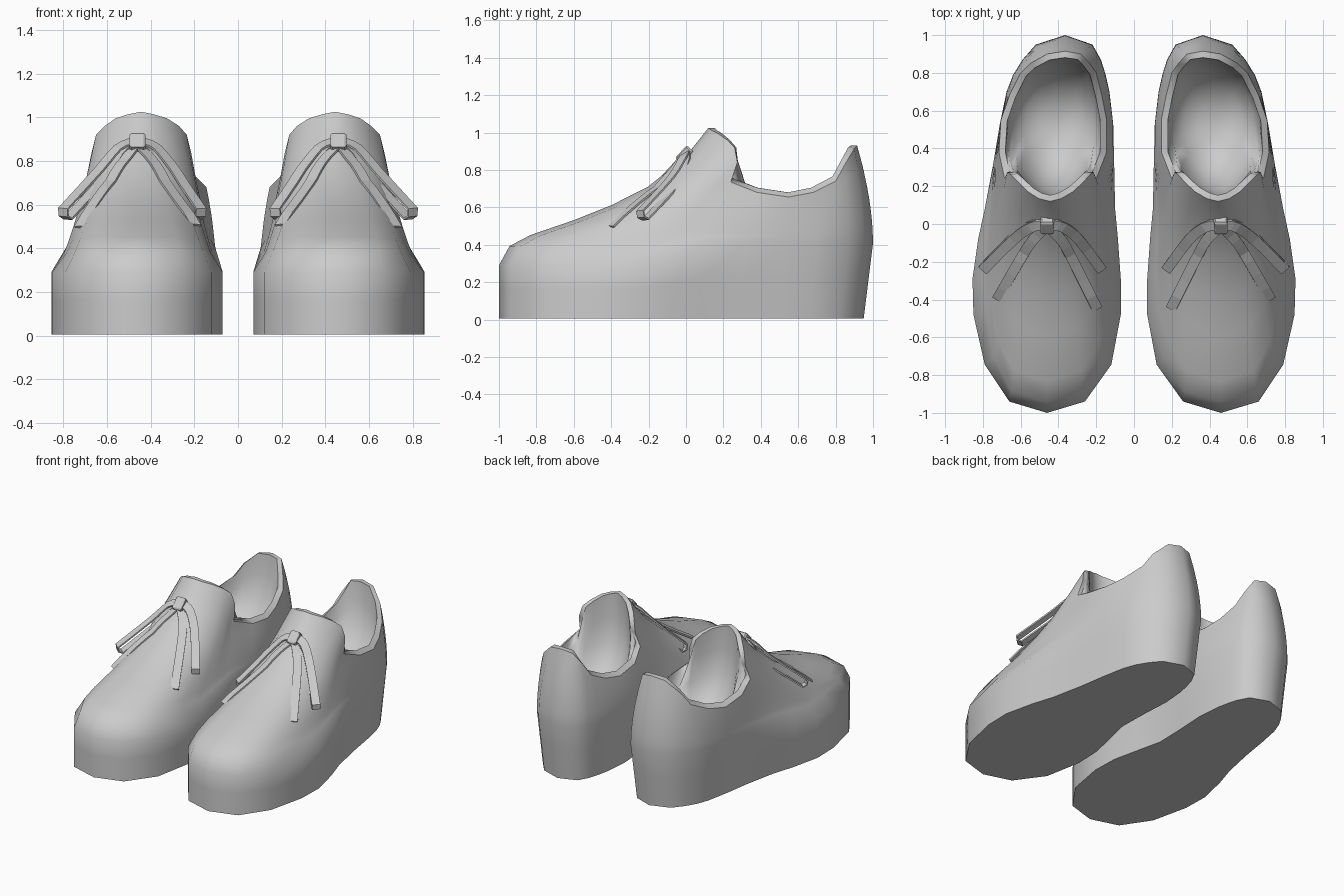
import bpy, bmesh, math
from mathutils import Vector
from mathutils.bvhtree import BVHTree

if "Cube" in bpy.data.objects:
    bpy.data.objects.remove(bpy.data.objects["Cube"])

grey = bpy.data.materials.new("light_grey")
grey.diffuse_color = (0.6, 0.6, 0.6, 1)
grey.use_nodes = True
grey.node_tree.nodes["Principled BSDF"].inputs["Base Color"].default_value = grey.diffuse_color


def finish(name, bm):
    """Turn a bmesh into a mirrored object, giving the left and right shoe."""
    me = bpy.data.meshes.new(name)
    bm.to_mesh(me)
    bm.free()
    me.materials.append(grey)
    ob = bpy.data.objects.new(name, me)
    bpy.context.collection.objects.link(ob)
    mod = ob.modifiers.new("pair", 'MIRROR')
    mod.use_mirror_merge = False
    return ob


# Columns from toe to heel:
# wall outer x, wall inner x, wall y, rim outer x, rim inner x, rim y, rim z
COLS = [
    (.46, .46, -1.0, .445, .445, .12, 1.025),
    (.66, .26, -.94, .505, .385, .135, 1.013),
    (.79, .12, -.745, .56, .325, .17, .995),
    (.85, .07, -.48, .61, .27, .22, .96),
    (.855, .07, -.29, .65, .235, .26, .92),
    (.825, .085, -.08, .67, .215, .275, .84),
    (.79, .10, .08, .685, .20, .24, .735),
    (.745, .105, .32, .715, .145, .38, .68),
    (.71, .11, .53, .705, .145, .55, .655),
    (.675, .13, .70, .66, .17, .68, .68),
    (.64, .15, .79, .60, .20, .80, .74),
    (.59, .175, .87, .55, .235, .85, .83),
    (.52, .22, .95, .46, .28, .90, .915),
    (.365, .365, 1.0, .365, .365, .915, .93),
]
FRONT = [1, 1, .9, .75, .55, .3, .1] + [0] * 7      # share of the vamp curve
PULL = [0, .1, .65, 1, 1, 1, .8, .3] + [0] * 6      # sides sloping in early
LIP = [0] * 5 + [.012] + [.025] * 5 + [.015, .008, 0]  # inner rim stands higher
RISE = [.14, .22, .33, .44, .57, .79, 1]            # height fraction per ring
RUN = [.05, .15, .36, .54, .71, .89, 1]             # length fraction on the vamp


def clamp(v):
    return max(0, min(1, v))


def column(i, inner):
    """Points of one column, from the sole up to the collar rim."""
    xo, xi, y, ro, ri, ry, rz = COLS[i]
    x, rx = (xi, ri) if inner else (xo, ro)
    back = clamp((y + .25) / .4)
    wall = Vector((x, y, .29 + .12 * back))
    waist = .10 * back + (.12 * math.exp(-((y - .1) / .3) ** 2) if inner else 0)
    sole = Vector((.4 + (x - .4) * (1 - waist), y * (.95 if y > 0 else 1), .005))
    rim = Vector((rx, ry, rz))
    pts = [sole, sole.lerp(wall, .55), wall]
    for h, r in zip(RISE, RUN):
        a = FRONT[i] * r + (1 - FRONT[i]) * h ** 1.8
        p = wall.lerp(rim, a)
        ax = a + (max(a, h ** .64) - a) * PULL[i]
        p.x = wall.x + (rim.x - wall.x) * ax
        p.z = wall.z + (rim.z - wall.z) * h
        pts.append(p)
    return pts


# Shoe body: columns joined around the foot
order = list(range(14)) + list(range(12, 0, -1))
cols = [column(i, k > 13) for k, i in enumerate(order)]
n = len(cols)
bm = bmesh.new()
rings = [[bm.verts.new(c[j]) for c in cols] for j in range(len(cols[0]))]


def bridge(a, b):
    for k in range(n):
        m = (k + 1) % n
        bm.faces.new((a[k], a[m], b[m], b[k]))


for a, b in zip(rings, rings[1:]):
    bridge(a, b)
bm.normal_update()
sign = -1 if rings[1][0].normal.y > 0 else 1
surface = BVHTree.FromBMesh(bm)

# Lining: rim thickness, then a rounded bowl down to the insole
lip = []
for k, v in enumerate(rings[-1]):
    d = v.normal * sign
    d.z *= .3
    p = v.co - d.normalized() * .034
    p.z = v.co.z + LIP[order[k]]
    lip.append(bm.verts.new(p))
bridge(rings[-1], lip)
centre = Vector((.42, .50, .43))
last = lip
for scale, blend, drop in ((.95, .4, .3), (.85, .8, .6), (.65, 1, .84), (.35, 1, .97)):
    ring = []
    for k, v in enumerate(lip):
        t = math.tau * k / n
        oval = centre + Vector((.25 * math.sin(t), -.36 * math.cos(t), 0)) * scale
        p = v.co.lerp(oval, blend)
        p.z = v.co.z + (centre.z - v.co.z) * drop
        ring.append(bm.verts.new(p))
    bridge(last, ring)
    last = ring
mid = bm.verts.new(centre)
for k in range(n):
    bm.faces.new((last[k], last[(k + 1) % n], mid))

# Sole
bm.faces.new(rings[0])
bmesh.ops.recalc_face_normals(bm, faces=bm.faces)
for f in bm.faces:
    f.smooth = True
for ring in (rings[0], rings[-1], lip):
    for k in range(n):
        bm.edges.get((ring[k], ring[(k + 1) % n])).smooth = False
finish("shoe_body", bm)


def smooth_path(pts, steps=3):
    """Catmull-Rom points through a short path."""
    p = [pts[0]] + pts + [pts[-1]]
    out = []
    for i in range(1, len(p) - 2):
        a, b, c, d = p[i - 1:i + 3]
        for s in range(steps):
            t = s / steps
            out.append(.5 * (2 * b + (c - a) * t + (2 * a - 5 * b + 4 * c - d) * t * t
                             + (3 * b - a - 3 * c + d) * t ** 3))
    return out + [pts[-1]]


def above_shoe(p, gap):
    hit = surface.ray_cast(Vector((p.x, p.y, 2)), Vector((0, 0, -1)))[0]
    return Vector((p.x, p.y, max(p.z, hit.z + gap))) if hit else p


def ribbon(name, path, sides, thick=.01, width=.056):
    """Flat band along a path; sides gives the width direction."""
    bm = bmesh.new()
    prev = None
    for i, p in enumerate(path):
        t = (path[min(i + 1, len(path) - 1)] - path[max(i - 1, 0)]).normalized()
        w = sides[i] * width / 2
        u = t.cross(sides[i]).normalized() * thick / 2
        sec = [bm.verts.new(p + q) for q in (w + u, w - u, -w - u, -w + u)]
        if prev:
            for k in range(4):
                m = (k + 1) % 4
                bm.faces.new((prev[k], prev[m], sec[m], sec[k]))
        else:
            bm.faces.new(sec)
        prev = sec
    bm.faces.new(prev)
    bmesh.ops.recalc_face_normals(bm, faces=bm.faces)
    return finish(name, bm)


def side_dirs(path, lean):
    out = []
    for i in range(len(path)):
        t = path[min(i + 1, len(path) - 1)] - path[max(i - 1, 0)]
        out.append(t.cross(lean).normalized())
    return out


# Bow: a loop and a tail on each side of the knot
BOWS = [
    ("outer", 1, [(.48, -.005, .89), (.55, -.02, .86), (.64, -.085, .755), (.80, -.245, .58)],
     [(.47, -.02, .87), (.54, -.09, .77), (.61, -.20, .65), (.725, -.40, .49)]),
    ("inner", -1, [(.44, -.005, .89), (.37, -.02, .86), (.29, -.085, .755), (.17, -.245, .58)],
     [(.45, -.02, .87), (.38, -.09, .77), (.31, -.22, .64), (.195, -.45, .48)]),
]
for label, sx, loop, tail in BOWS:
    lean = Vector((.35 * sx, -.5, .8)).normalized()
    top = [above_shoe(p, .022) for p in smooth_path([Vector(p) for p in loop])]
    dirs = side_dirs(top, lean)
    low = [p - lean * .056 * min(1, i / 6) for i, p in enumerate(top)]
    tip = top[-1] - lean * .028 + (top[-1] - top[-2]).normalized() * .015
    ribbon(label + "_lace_loop", top + [tip] + low[::-1], dirs + [dirs[-1]] + dirs[::-1])
    path = [above_shoe(p, .008) for p in smooth_path([Vector(p) for p in tail])]
    ribbon(label + "_lace_tail", path, side_dirs(path, lean))

# Knot: small bevelled block leaning with the tongue
bm = bmesh.new()
bmesh.ops.create_cube(bm, size=1)
bmesh.ops.bevel(bm, geom=bm.edges[:], offset=.12, segments=1, affect='EDGES')
turn = Vector((0, 0, 1)).rotation_difference(Vector((0, -.72, .7)))
for v in bm.verts:
    v.co = turn @ Vector((v.co.x * .072, v.co.y * .09, v.co.z * .05))
    v.co += Vector((.46, -.008, .882))
finish("lace_knot", bm)
